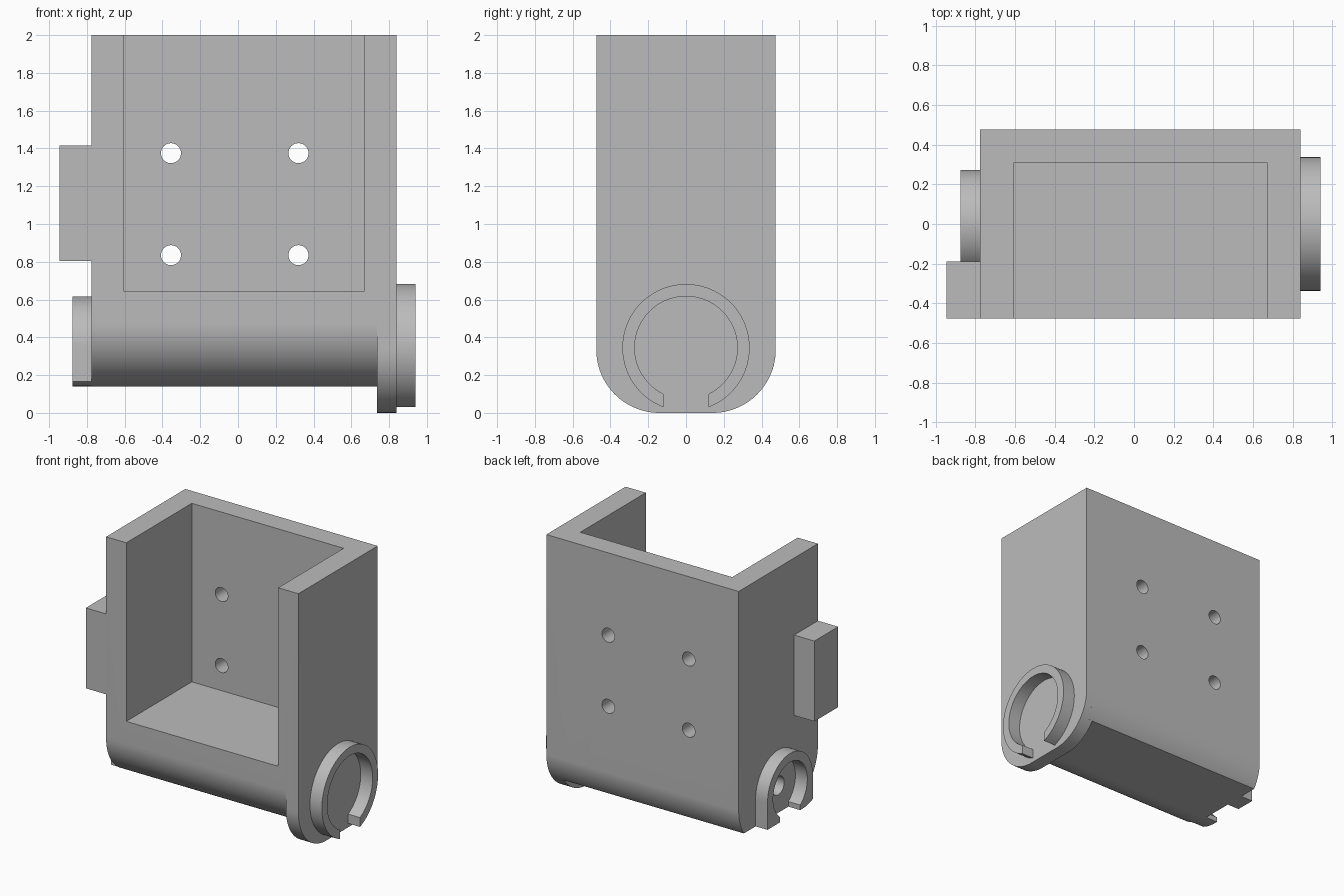
import bpy
import bmesh
from math import sin, cos, pi, sqrt, asin
from mathutils import Matrix

cube = bpy.data.objects.get("Cube")
if cube:
    bpy.data.objects.remove(cube, do_unlink=True)

grey = bpy.data.materials.new("plain grey")
grey.use_nodes = True
colour = (0.5, 0.5, 0.5, 1)
grey.diffuse_color = colour
grey.node_tree.nodes["Principled BSDF"].inputs["Base Color"].default_value = colour

HALF, TOP, FILLET, FLOOR, AXIS, GAP = 0.475, 2.0, 0.335, 0.14, 0.345, 0.12
FLAT = HALF - FILLET          # half width of the level underside


def arc(cy, cz, r, a, b, n=24):
    """Points from angle a to b, measured from +y towards +z."""
    return [(cy + r * cos(a + (b - a) * i / n), cz + r * sin(a + (b - a) * i / n))
            for i in range(n + 1)]


def to_object(name, bm):
    bmesh.ops.recalc_face_normals(bm, faces=bm.faces)
    mesh = bpy.data.meshes.new(name)
    bm.to_mesh(mesh)
    bm.free()
    mesh.materials.append(grey)
    obj = bpy.data.objects.new(name, mesh)
    bpy.context.collection.objects.link(obj)
    return obj


def prism(name, profile, x0, x1):
    """Extrude a (y, z) outline along x."""
    bm = bmesh.new()
    face = bm.faces.new([bm.verts.new((x0, y, z)) for y, z in profile])
    ext = bmesh.ops.extrude_face_region(bm, geom=[face])
    moved = [v for v in ext["geom"] if isinstance(v, bmesh.types.BMVert)]
    bmesh.ops.translate(bm, verts=moved, vec=(x1 - x0, 0, 0))
    return to_object(name, bm)


def box(name, x0, x1, y0, y1, z0, z1):
    return prism(name, [(y0, z0), (y1, z0), (y1, z1), (y0, z1)], x0, x1)


def rod(name, centre, r, depth, axis):
    bm = bmesh.new()
    turn = Matrix.Rotation(pi / 2, 4, axis)
    bmesh.ops.create_cone(bm, cap_ends=True, segments=32, radius1=r, radius2=r,
                          depth=depth, matrix=Matrix.Translation(centre) @ turn)
    return to_object(name, bm)


def activate(obj):
    bpy.ops.object.select_all(action="DESELECT")
    obj.select_set(True)
    bpy.context.view_layer.objects.active = obj


def combine(obj, other, operation):
    activate(obj)
    mod = obj.modifiers.new("join", "BOOLEAN")
    mod.operation, mod.solver, mod.object = operation, "EXACT", other
    bpy.ops.object.modifier_apply(modifier=mod.name)
    bpy.data.objects.remove(other, do_unlink=True)


def smooth(obj):
    activate(obj)
    bpy.ops.object.shade_smooth_by_angle(angle=0.5)


# Housing: rounded front, trimmed rear curve
front_curve = arc(-FLAT, FLOOR + FILLET, FILLET, pi, 1.5 * pi)
rear_start = -asin((FILLET - FLOOR) / FILLET)
rear_curve = arc(FLAT, FILLET, FILLET, rear_start, 0)
housing = prism("housing", [(-HALF, TOP)] + front_curve + rear_curve + [(HALF, TOP)],
                -0.775, 0.78)

# Deeper end plate
plate_outline = ([(-HALF, TOP)] + arc(-FLAT, FILLET, FILLET, pi, 1.5 * pi)
                 + arc(FLAT, FILLET, FILLET, -pi / 2, 0) + [(HALF, TOP)])
combine(housing, prism("end_plate", plate_outline, 0.735, 0.84), "UNION")

# Open cavity, four bolt holes and the blind pivot hole
combine(housing, box("cavity", -0.605, 0.67, -1, 0.31, 0.645, 2.2), "DIFFERENCE")
for x in (-0.355, 0.32):
    for z in (0.835, 1.375):
        combine(housing, rod("bolt_hole", (x, 0.4, z), 0.053, 0.4, "X"), "DIFFERENCE")
combine(housing, rod("pivot_hole", (-0.775, 0, AXIS), 0.07, 0.5, "Y"), "DIFFERENCE")
smooth(housing)


# Large split ring on the end plate
def split_arc(r, reverse=False):
    a = -pi / 2 + asin(GAP / r)
    pts = arc(0, AXIS, r, a, pi - a, 64)
    return pts[::-1] if reverse else pts


smooth(prism("large_split_ring", split_arc(0.337) + split_arc(0.272, True), 0.84, 0.94))

# Small arched collar with straight legs, front foot follows the housing curve
R = 0.272
foot_angle = 1.5 * pi - asin((R - FLAT) / FILLET)
foot = arc(-FLAT, FLOOR + FILLET, FILLET, foot_angle, 1.5 * pi, 6)
collar = (arc(0, AXIS, R, 0, pi, 40) + foot + [(-GAP, FLOOR)]
          + split_arc(0.205, True) + [(GAP, FLOOR), (R, FLOOR)])
smooth(prism("arched_collar", collar, -0.875, -0.775))

# Side tab
box("side_tab", -0.945, -0.775, -HALF, -0.19, 0.805, 1.415)
